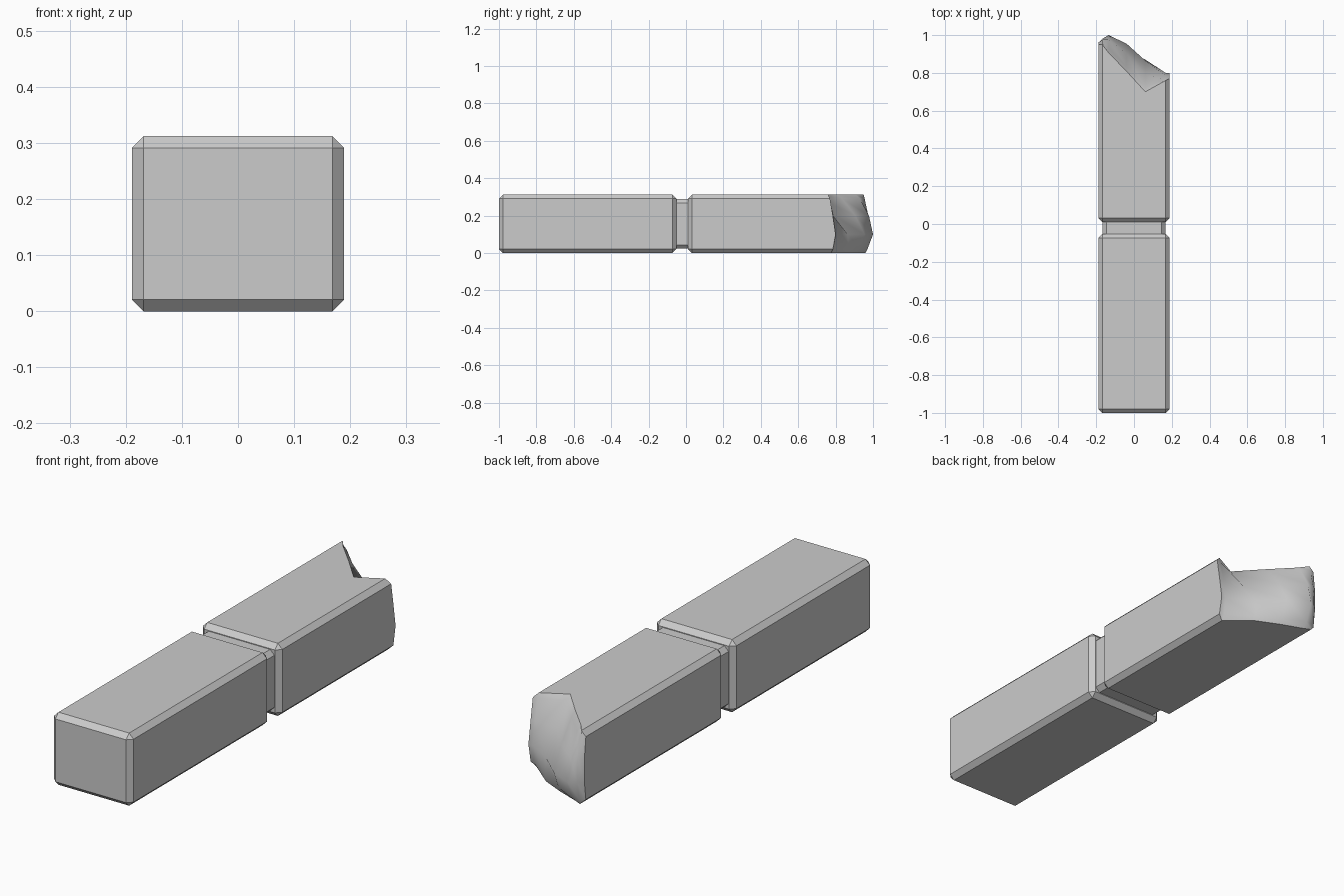
import bpy, bmesh

if "Cube" in bpy.data.objects:
    bpy.data.objects.remove(bpy.data.objects["Cube"])

W, H, C = 0.189, 0.312, 0.021      # half width, height, chamfer


def finish(bm, name):
    bmesh.ops.recalc_face_normals(bm, faces=bm.faces[:])
    mesh = bpy.data.meshes.new(name)
    bm.to_mesh(mesh)
    bm.free()
    ob = bpy.data.objects.new(name, mesh)
    bpy.context.collection.objects.link(ob)
    return ob


def chamfered_block(name, half_w, y0, y1, z0, z1, cut):
    bm = bmesh.new()
    bmesh.ops.create_cube(bm, size=1)
    for v in bm.verts:
        v.co = (2 * half_w * v.co.x, y0 + (v.co.y + 0.5) * (y1 - y0),
                z0 + (v.co.z + 0.5) * (z1 - z0))
    bmesh.ops.bevel(bm, geom=bm.edges[:], offset=cut, segments=1,
                    affect='EDGES', profile=0.5)
    return finish(bm, name)


# Intact front bar and the recessed neck joining the two halves
chamfered_block("front_bar", W, -1.0, -0.052, 0, H, C)
chamfered_block("neck", 0.166, -0.085, 0.045, 0.024, H - 0.024, 0.02)

# Back bar: fractured end described as depth (y) over an x/z grid
xs = [-W, -W + C, -0.135, -0.04, 0.06, W - C, W]
zs = [0, C, 0.10, 0.20, H - C, H]
depth = [
    [None, 0.960, 0.945, 0.910, 0.865, 0.775, None],
    [0.950, 0.965, 0.970, 0.922, 0.870, 0.790, 0.785],
    [0.960, 0.980, 1.000, 0.955, 0.865, 0.800, 0.800],
    [0.960, 0.975, 0.978, 0.905, 0.790, 0.785, 0.785],
    [0.950, 0.955, 0.930, 0.835, 0.720, 0.765, 0.770],
    [None, 0.950, 0.907, 0.809, 0.700, 0.760, None],
]
bm = bmesh.new()
grid = [[bm.verts.new((x, y, z)) if y is not None else None
         for x, y in zip(xs, row)] for z, row in zip(zs, depth)]
for r in range(len(zs) - 1):
    for c in range(len(xs) - 1):
        quad = [grid[r][c], grid[r][c + 1], grid[r + 1][c + 1], grid[r + 1][c]]
        bm.faces.new([v for v in quad if v]).smooth = True


def extrude_border(edges, move):
    geom = bmesh.ops.extrude_edge_only(bm, edges=edges)["geom"]
    for v in (g for g in geom if isinstance(g, bmesh.types.BMVert)):
        v.co = move(v.co)
    for f in (g for g in geom if isinstance(g, bmesh.types.BMFace)):
        f.smooth = False
    return [g for g in geom if isinstance(g, bmesh.types.BMEdge) and g.is_boundary]


# Straight sides back to the groove, then the chamfer and the closing face
border = [e for e in bm.edges if e.is_boundary]
border = extrude_border(border, lambda p: (p.x, 0.01 + C, p.z))
border = extrude_border(border, lambda p: (
    max(-W + C, min(W - C, p.x)), 0.01, max(C, min(H - C, p.z))))
bmesh.ops.contextual_create(bm, geom=border)
bmesh.ops.remove_doubles(bm, verts=bm.verts[:], dist=0.0005)
for f in bm.faces:
    if f.calc_center_median().y < 0.02:
        f.smooth = False
finish(bm, "broken_back_bar")
